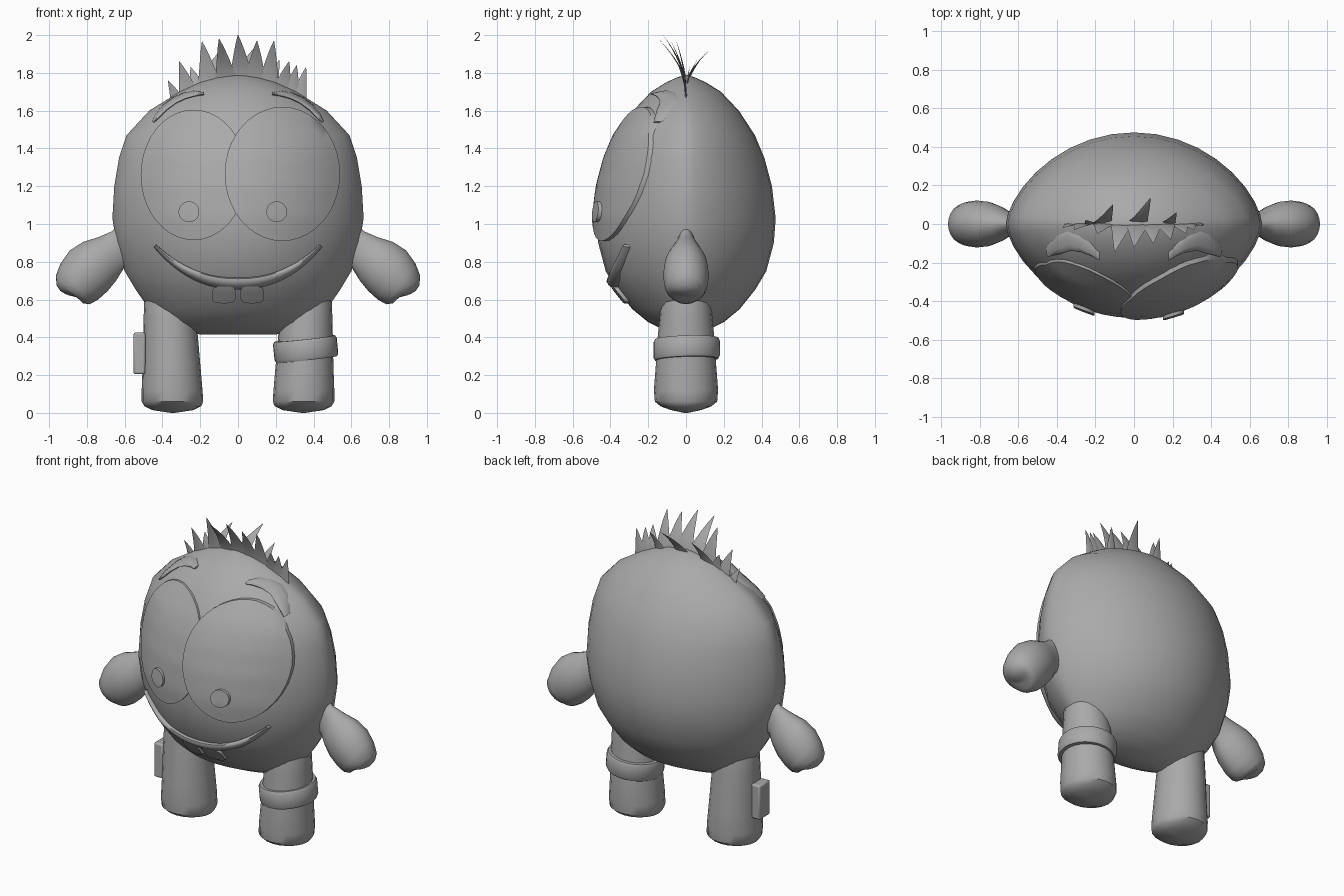
import bpy, bmesh, math
from mathutils import Vector as V

if "Cube" in bpy.data.objects:
    bpy.data.objects.remove(bpy.data.objects["Cube"])

MAT = bpy.data.materials.new("plain grey")
MAT.diffuse_color = (0.4, 0.4, 0.4, 1)
MAT.use_nodes = True
MAT.node_tree.nodes["Principled BSDF"].inputs["Base Color"].default_value = MAT.diffuse_color


def make(name, verts, faces, angle=40):
    bm = bmesh.new()
    vs = [bm.verts.new(v) for v in verts]
    for f in faces:
        bm.faces.new([vs[i] for i in f])
    bmesh.ops.recalc_face_normals(bm, faces=bm.faces)
    me = bpy.data.meshes.new(name)
    bm.to_mesh(me)
    bm.free()
    me.materials.append(MAT)
    ob = bpy.data.objects.new(name, me)
    bpy.context.collection.objects.link(ob)
    bpy.ops.object.select_all(action='DESELECT')
    ob.select_set(True)
    bpy.context.view_layer.objects.active = ob
    bpy.ops.object.shade_smooth_by_angle(angle=math.radians(angle))
    return ob


def ring(c, a, b, n=20, p=1.0):
    """Closed section around c; p above 1 pinches the ends of axis a."""
    c, a, b = V(c), V(a), V(b)
    out = []
    for i in range(n):
        t = 2 * math.pi * i / n
        s = math.sin(t)
        out.append(c + a * math.cos(t) + b * math.copysign(abs(s) ** p, s))
    return out


def loft(name, rings, loop=False, angle=40):
    n, m = len(rings[0]), len(rings)
    faces = []
    for r in range(m if loop else m - 1):
        q = (r + 1) % m
        for i in range(n):
            j = (i + 1) % n
            faces.append((r * n + i, r * n + j, q * n + j, q * n + i))
    if not loop:
        faces += [tuple(range(n)), tuple(range((m - 1) * n, m * n))]
    return make(name, [v for r in rings for v in r], faces, angle)


# Body: height, half width, half depth
BODY = [(.415, .2, .05), (.44, .32, .12), (.48, .40, .20), (.55, .47, .285),
        (.65, .54, .365), (.75, .60, .425), (.9, .645, .465), (1.03, .665, .475),
        (1.2, .655, .455), (1.35, .63, .415), (1.47, .59, .365), (1.6, .47, .28),
        (1.7, .31, .185), (1.75, .20, .105), (1.775, .11, .05), (1.79, .01, .006)]
loft("body", [ring((0, 0, z), (w, 0, 0), (0, d, 0), 36, 1.3) for z, w, d in BODY], angle=50)


def front_y(x, z):
    """Front surface of the body at x, z."""
    for (z0, w0, d0), (z1, w1, d1) in zip(BODY, BODY[1:]):
        if z0 <= z <= z1:
            k = (z - z0) / (z1 - z0)
            w, d = w0 + k * (w1 - w0), d0 + k * (d1 - d0)
            return -d * max(0, 1 - (x / w) ** 2) ** .65
    return 0


def patch(name, cx, cz, rx, rz, lift, power=1.0, n=40, steps=7):
    """Raised plate that follows the front of the body."""
    verts, faces = [(cx, front_y(cx, cz) - lift, cz)], []
    for k in range(1, steps + 2):
        f = min(k / steps, 1)
        off = lift if k <= steps else -.015
        for i in range(n):
            t = 2 * math.pi * i / n
            c, s = math.cos(t), math.sin(t)
            x = cx + rx * f * math.copysign(abs(c) ** power, c)
            z = cz + rz * f * math.copysign(abs(s) ** power, s)
            verts.append((x, front_y(x, z) - off, z))
    for i in range(n):
        j = (i + 1) % n
        faces.append((0, 1 + i, 1 + j))
        for k in range(steps):
            a, b = 1 + k * n, 1 + (k + 1) * n
            faces.append((a + i, b + i, b + j, a + j))
    return make(name, verts, faces)


def ribbon(name, pts, widths, depth):
    """Rounded strip along x, z points on the front of the body."""
    rings = []
    for i, (x, z) in enumerate(pts):
        p, q = pts[max(i - 1, 0)], pts[min(i + 1, len(pts) - 1)]
        d = V((q[0] - p[0], q[1] - p[1])).normalized()
        sec = []
        for k in range(10):
            t = 2 * math.pi * k / 10
            h = widths[i] * math.cos(t)
            px, pz = x - d.y * h, z + d.x * h
            sec.append((px, front_y(px, pz) + depth * math.sin(t), pz))
        rings.append(sec)
    return loft(name, rings, angle=60)


# Face
patch("left_eye", -.235, 1.26, .28, .345, .013)
patch("right_eye", .235, 1.265, .305, .355, .024)
patch("left_pupil", -.26, 1.065, .055, .055, .032, n=20, steps=2)
patch("right_pupil", .205, 1.065, .055, .055, .042, n=20, steps=2)
xs = [-.44 + .88 * i / 24 for i in range(25)]
ribbon("mouth", [(x, .685 + .2 * abs(x / .44) ** 2.3) for x in xs],
       [.009 + .022 * (1 - (x / .44) ** 2) for x in xs], .03)
for side in (-1, 1):
    patch("tooth", side * .075, .625, .063, .045, .022, .55, 24, 3)
    brow = [(.18, 1.69), (.225, 1.692), (.28, 1.68), (.335, 1.655), (.385, 1.618),
            (.425, 1.575), (.45, 1.54)]
    ribbon("eyebrow", [(side * x, z) for x, z in brow],
           [.007, .016, .018, .018, .018, .016, .007], .035)

# Legs: height, centre x, half width, half depth
LEG = [(0, .345, .01, .01), (.015, .345, .11, .08), (.035, .345, .15, .135),
       (.06, .347, .163, .165), (.12, .349, .161, .17), (.25, .352, .153, .16),
       (.4, .357, .145, .15), (.5, .36, .14, .14), (.62, .365, .13, .13), (.72, .37, .1, .1)]
# Arms: upper x z, lower x z, half thickness
ARM = [(.59, 1.03, .55, .76, .04), (.67, .96, .605, .765, .055), (.74, .93, .645, .70, .09),
       (.82, .905, .69, .645, .115), (.89, .86, .74, .60, .122), (.94, .79, .785, .575, .115),
       (.965, .725, .82, .58, .10), (.96, .675, .845, .61, .075), (.94, .645, .875, .617, .04),
       (.915, .63, .895, .622, .012)]
for side in (-1, 1):
    loft("leg", [ring((side * c, 0, z), (w, 0, 0), (0, d, 0)) for z, c, w, d in LEG])
    rings = []
    for ux, uz, lx, lz, h in ARM:
        up, lo = V((side * ux, 0, uz)), V((side * lx, 0, lz))
        rings.append(ring((up + lo) / 2, (up - lo) / 2, (0, h, 0), 20, 1.1))
    loft("arm", rings, angle=60)

# Tilted band around one leg
band = []
for i in range(32):
    t = 2 * math.pi * i / 32
    c, s = math.cos(t), math.sin(t)
    sec = []
    for r, h in ((.14, -.055), (.166, -.055), (.174, -.04), (.174, .04), (.166, .055), (.14, .055)):
        x = r * c * .97
        y = r * s * 1.01
        sec.append((.358 + x - .1 * h, y + .003, .338 + h + .11 * x + .03 * y))
    band.append(sec)
loft("leg_band", band, loop=True)

# Tag on the outer side of the other leg
tag = [ring((x, -.015, .315), (0, .055 * k, 0), (0, 0, .11 * k), 4) for x, k in ((-.49, 1), (-.55, 1))]
for sec, x in zip(tag, (-.49, -.553)):
    for v, (sy, sz) in zip(sec, ((1, 1), (-1, 1), (-1, -1), (1, -1))):
        v.x, v.y, v.z = x, -.015 + sy * .055, .315 + sz * .11
ob = loft("leg_tag", tag)
bev = ob.modifiers.new("soft", 'BEVEL')
bev.width, bev.segments = .01, 2

# Hair blades: base x, tip x, tip y, tip z, base half width
HAIR = [(-.32, -.37, -.02, 1.76, .04), (-.26, -.31, -.03, 1.86, .055),
        (-.21, -.25, .02, 1.83, .05), (-.15, -.19, -.05, 1.965, .065),
        (-.06, -.10, -.145, 1.98, .065), (.02, 0, -.12, 2.0, .07),
        (.09, .10, -.10, 1.97, .065), (.16, .19, -.08, 1.97, .06),
        (.23, .27, -.05, 1.86, .055), (.28, .31, -.03, 1.84, .05),
        (.32, .36, -.01, 1.83, .045), (-.17, -.11, .10, 1.90, .055),
        (.01, .085, .135, 1.93, .06), (.17, .22, .06, 1.87, .045)]
for bx, tx, ty, tz, w in HAIR:
    z0 = 1.765 - .85 * bx * bx - .03
    rings = []
    for k in range(7):
        s = k / 6
        c = (bx + (tx - bx) * s ** 1.3, ty * s ** 1.6, z0 + (tz - z0) * s)
        f = max(.02, (1 - s) ** .8)
        rings.append(ring(c, (w * f, 0, 0), (0, .007 * f, 0), 6))
    loft("hair_blade", rings)
